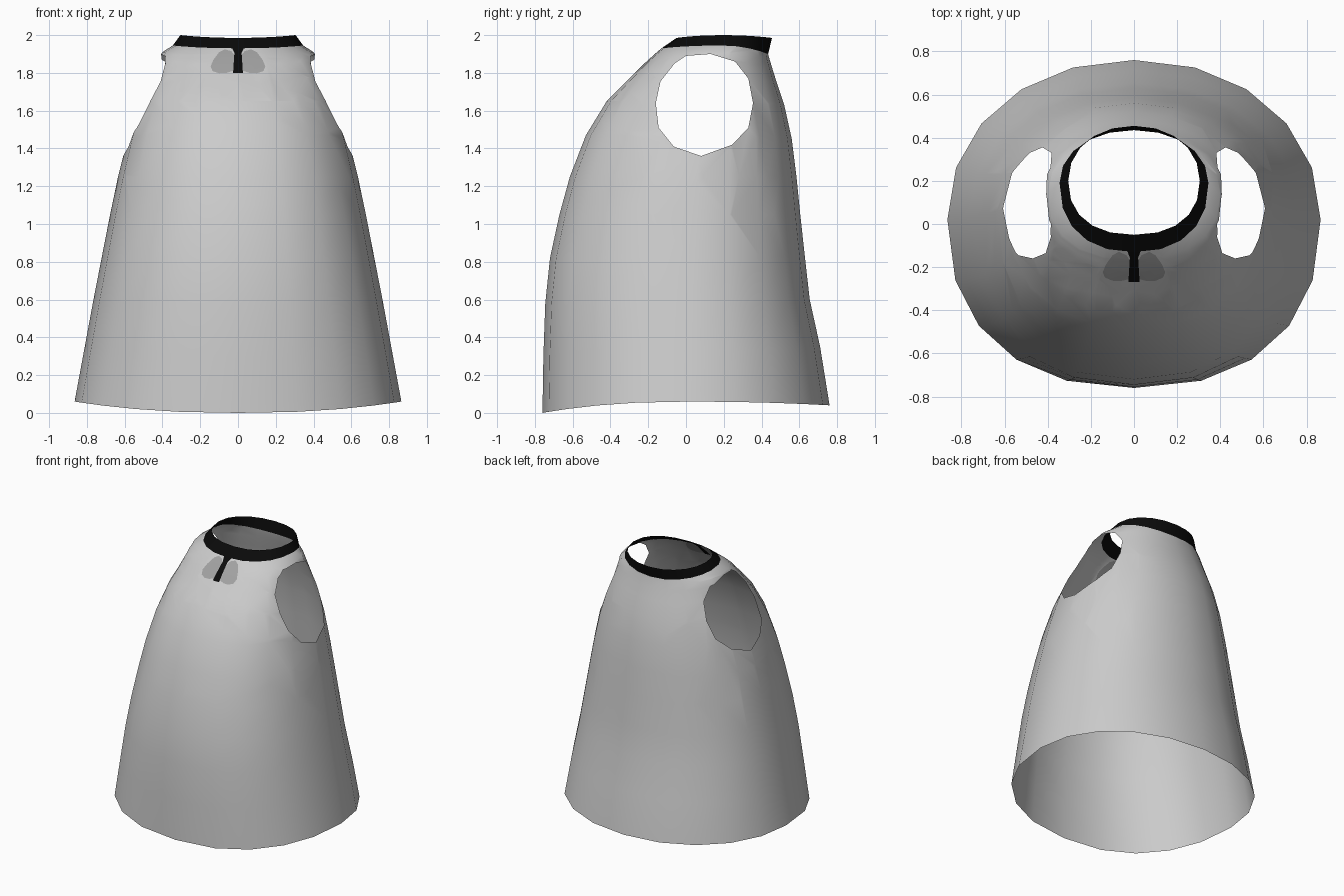
import bpy, bmesh, math
from mathutils import Vector

if "Cube" in bpy.data.objects:
    bpy.data.objects.remove(bpy.data.objects["Cube"])

def material(name, v):
    m = bpy.data.materials.new(name)
    m.diffuse_color = (v, v, v, 1)
    m.use_nodes = True
    m.node_tree.nodes["Principled BSDF"].inputs["Base Color"].default_value = m.diffuse_color
    return m

fabric = material("light grey fabric", 0.6)
patch = material("mid grey patch", 0.36)
black = material("black trim", 0.003)

SEG = 20
# Rings: front z, front y, side z, half width, side y, back z, back y
RINGS = [
    (0.00, -.760, 0.06, .865, .02, 0.04, .760),
    (0.30, -.755, 0.33, .815, .03, 0.35, .710),
    (0.58, -.745, 0.60, .765, .03, 0.60, .655),
    (0.82, -.720, 0.82, .722, .04, 0.82, .630),
    (1.05, -.670, 1.05, .677, .05, 1.05, .605),
    (1.25, -.615, 1.25, .635, .06, 1.25, .585),
    (1.47, -.530, 1.47, .580, .08, 1.45, .560),
    (1.65, -.420, 1.65, .520, .10, 1.63, .520),
    (1.76, -.310, 1.78, .465, .11, 1.75, .480),
    (1.85, -.220, 1.87, .425, .12, 1.83, .455),
    (1.90, -.165, 1.91, .400, .14, 1.88, .440),
    (1.93, -.130, 1.945, .345, .19, 1.90, .435),
]
COLLAR_TOP = (1.985, -.05, 2.0, .305, .20, 1.985, .455)

def power(v, n):
    return math.copysign(abs(v) ** (2 / n), v)

def ring_points(r):
    zf, yf, zs, w, ys, zb, yb = r
    pts = []
    for i in range(SEG):
        a = 2 * math.pi * i / SEG
        c, s = math.cos(a), math.sin(a)
        n = 2.3 if s < 0 else 2.1
        ye, ze = (yf, zf) if s < 0 else (yb, zb)
        k = abs(power(s, n))
        pts.append((w * power(c, n), ys + (ye - ys) * k, zs + (ze - zs) * s * s))
    return pts

def loft(rings):
    bm = bmesh.new()
    loops = [[bm.verts.new(p) for p in ring_points(r)] for r in rings]
    for a, b in zip(loops, loops[1:]):
        for i in range(SEG):
            j = (i + 1) % SEG
            bm.faces.new((a[i], a[j], b[j], b[i]))
    return bm

def cut_outline(bm, faces, outline, axis):
    """Cut a convex outline through the faces along an axis; return the faces inside."""
    def lift(p):
        return Vector((0, p[0], p[1])) if axis == 0 else Vector((p[0], 0, p[1]))
    pts = [lift(p) for p in outline]
    centre = sum(pts, Vector()) / len(pts)
    along = Vector((1, 0, 0)) if axis == 0 else Vector((0, 1, 0))
    inside = list(faces)
    for a, b in zip(pts, pts[1:] + pts[:1]):
        n = (b - a).cross(along).normalized()
        if n.dot(centre - a) < 0:
            n = -n
        geom = set(inside)
        for f in inside:
            geom.update(f.edges)
            geom.update(f.verts)
        out = bmesh.ops.bisect_plane(bm, geom=list(geom), dist=1e-5, plane_co=a, plane_no=n)
        inside = [f for f in out["geom"] if isinstance(f, bmesh.types.BMFace)
                  and n.dot(f.calc_center_median() - a) > 0]
    return inside

def finish(bm, name, mats):
    me = bpy.data.meshes.new(name)
    bm.to_mesh(me)
    bm.free()
    for m in mats:
        me.materials.append(m)
    ob = bpy.data.objects.new(name, me)
    bpy.context.collection.objects.link(ob)
    for p in me.polygons:
        p.use_smooth = True
    return ob

# Garment body
body = loft(RINGS)

# Arm holes, one on each side
ARM_HOLE = [(0, 1.89), (.13, 1.90), (.26, 1.86), (.33, 1.77), (.355, 1.64), (.33, 1.51), (.245, 1.42),
            (.08, 1.36), (-.065, 1.41), (-.145, 1.51), (-.16, 1.64), (-.135, 1.755), (-.06, 1.85)]
for side in (1, -1):
    near = [f for f in body.faces if f.calc_center_median().x * side > 0.1
            and f.calc_center_median().z > 1.1]
    hole = cut_outline(body, near, ARM_HOLE, 0)
    bmesh.ops.delete(body, geom=hole, context='FACES')

# Painted front: rounded patches either side of a black strip that flares at the collar
def paint(outline, index):
    near = [f for f in body.faces if f.calc_center_median().z > 1.6
            and f.calc_center_median().y < 0 and abs(f.calc_center_median().x) < 0.35]
    for f in cut_outline(body, near, outline, 1):
        f.material_index = index

PETAL = [(.0, 1.87), (.035, 1.915), (.07, 1.925), (.10, 1.91), (.13, 1.87), (.145, 1.835),
         (.135, 1.81), (.10, 1.798), (.06, 1.80), (.0, 1.82)]
for side in (1, -1):
    paint([(x * side, z) for x, z in PETAL], 1)
paint([(-.017, 1.94), (.017, 1.94), (.026, 1.80), (-.026, 1.80)], 2)
paint([(-.035, 1.94), (.035, 1.94), (.014, 1.895), (-.014, 1.895)], 2)
finish(body, "garment_body", [fabric, patch, black])

# Collar band
finish(loft([RINGS[-1], COLLAR_TOP]), "collar_band", [black])
